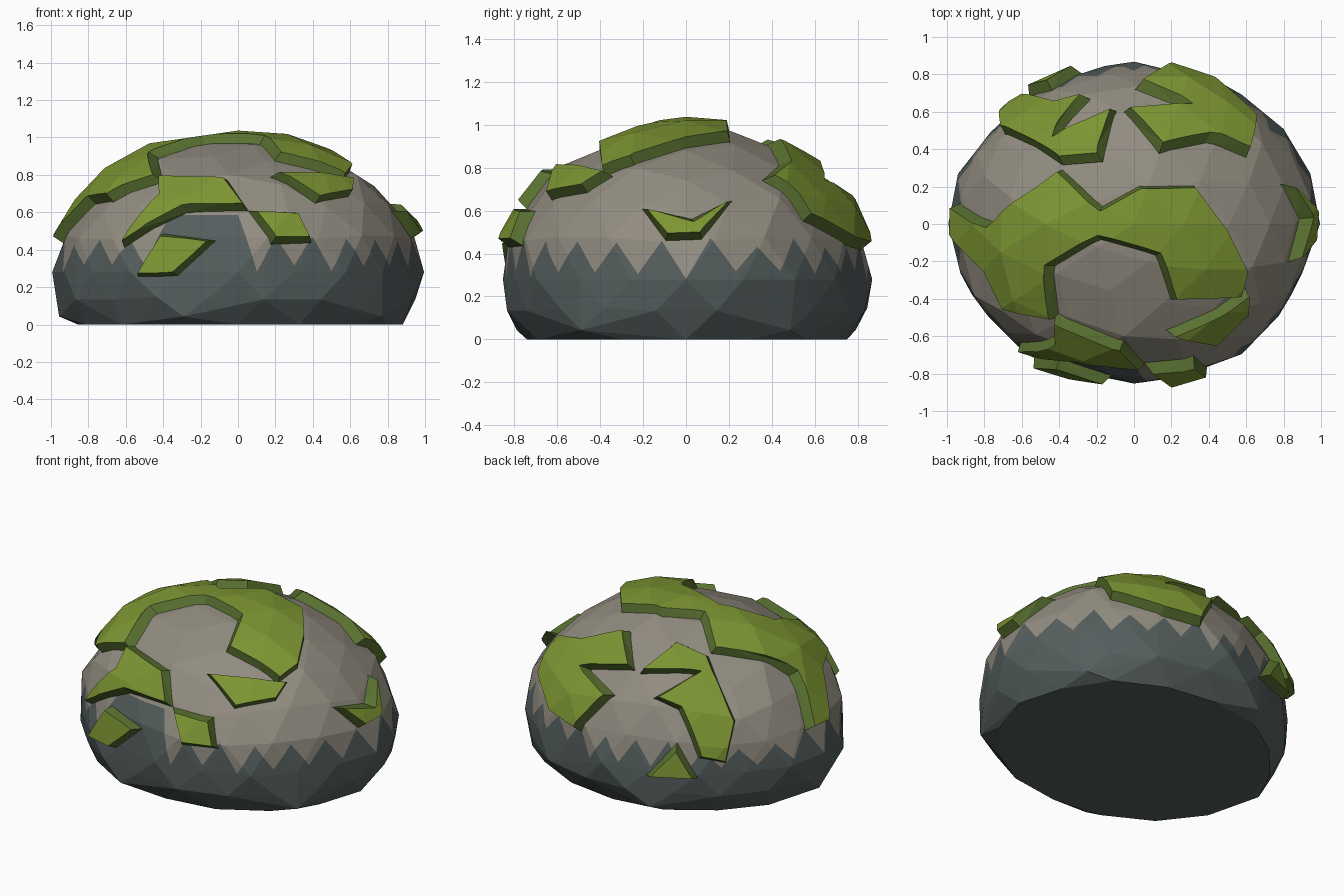
import bpy, bmesh, math, random
from mathutils import Vector

random.seed(4)
if "Cube" in bpy.data.objects:
    bpy.data.objects.remove(bpy.data.objects["Cube"], do_unlink=True)

CENTRE = Vector((0, 0, 0.28))
RX, RY, RZ = 0.98, 0.86, 0.71


def material(name, colour):
    m = bpy.data.materials.new(name)
    m.use_nodes = True
    m.diffuse_color = (*colour, 1)
    m.node_tree.nodes["Principled BSDF"].inputs["Base Color"].default_value = (*colour, 1)
    return m


STONE = material("warm grey stone", (0.287, 0.262, 0.216))
DAMP = material("dark damp stone", (0.09, 0.112, 0.112))
MOSS = material("moss green", (0.20, 0.30, 0.032))
MOSS_EDGE = material("moss edge green", (0.10, 0.165, 0.03))


def make_object(name, bm, mats=()):
    bmesh.ops.recalc_face_normals(bm, faces=bm.faces[:])
    mesh = bpy.data.meshes.new(name)
    bm.to_mesh(mesh)
    bm.free()
    for m in mats:
        mesh.materials.append(m)
    ob = bpy.data.objects.new(name, mesh)
    bpy.context.collection.objects.link(ob)
    return ob


def cut(ob, cutter, operation):
    """Apply a boolean and keep the plain result."""
    mod = ob.modifiers.new("cut", "BOOLEAN")
    mod.solver = "EXACT"
    mod.operation = operation
    mod.object = cutter
    graph = bpy.context.evaluated_depsgraph_get()
    result = bpy.data.meshes.new_from_object(ob.evaluated_get(graph))
    ob.modifiers.clear()
    ob.data = result


def drop(ob):
    bpy.data.objects.remove(ob, do_unlink=True)


# Faceted boulder: squashed icosphere with a flat foot, wrapped in a hull
def boulder_points():
    bm = bmesh.new()
    bmesh.ops.create_icosphere(bm, subdivisions=3, radius=1)
    points = []
    for v in bm.verts:
        d = v.co.copy()
        if d.z < -0.45:
            continue
        wobble = random.uniform(0.975, 1.015)
        if d.z < 0:
            flat = Vector((d.x, d.y)).normalized() * 0.985 * wobble
            points.append(Vector((flat.x * RX, flat.y * RY, 0.28 + d.z * 0.53)))
        else:
            points.append(CENTRE + Vector((d.x * RX, d.y * RY, d.z * RZ)) * wobble)
    bm.free()
    for i in range(16):
        a = math.tau * i / 16
        r = random.uniform(0.86, 0.91)
        points.append(Vector((r * RX * math.cos(a), r * RY * math.sin(a), 0)))
    return points


ROCK = boulder_points()


def boulder(name, grow, mats):
    bm = bmesh.new()
    for p in ROCK:
        bm.verts.new(CENTRE + (p - CENTRE) * grow)
    res = bmesh.ops.convex_hull(bm, input=bm.verts[:])
    loose = [v for v in bm.verts if not v.link_faces]
    bmesh.ops.delete(bm, geom=loose, context="VERTS")
    return make_object(name, bm, mats)


# Jagged skirt that separates the damp foot from the dry cap
def zigzag_cutter(teeth=26, reach=2.0):
    bm = bmesh.new()
    hub = bm.verts.new((0, 0, 0.35))
    foot = bm.verts.new((0, 0, -1))
    tops, lows = [], []
    for i in range(teeth * 2):
        a = math.tau * i / (teeth * 2) - math.pi
        x, y = math.cos(a), math.sin(a)
        z = random.uniform(0.43, 0.48) if i % 2 else random.uniform(0.27, 0.32)
        if -2.1 < a < -1.5:
            z = 0.62
        r = 1 / math.hypot(x / RX, y / RY)
        tops.append(bm.verts.new((x * reach, y * reach, 0.35 + (z - 0.35) * reach / r)))
        lows.append(bm.verts.new((x * reach, y * reach, -1)))
    for i in range(len(tops)):
        j = (i + 1) % len(tops)
        bm.faces.new((hub, tops[i], tops[j]))
        bm.faces.new((tops[i], lows[i], lows[j], tops[j]))
        bm.faces.new((foot, lows[j], lows[i]))
    return make_object("zigzag_cutter", bm)


skirt = zigzag_cutter()
base = boulder("rock_base", 1, [DAMP])
cut(base, skirt, "INTERSECT")
cap = boulder("rock_cap", 1, [STONE])
cut(cap, skirt, "DIFFERENCE")
drop(skirt)


def on_rock(view, u, v):
    """Place a flat outline point on the boulder, seen along one axis."""
    def depth(a, b):
        return math.sqrt(max(0, 1 - a * a - b * b))
    if view == "top":
        a, b = u / (RX * 1.05), v / (RY * 1.05)
        s = max(1, math.hypot(a, b))
        return CENTRE + Vector((a / s * RX, b / s * RY, RZ * depth(a / s, b / s)))
    h = (v - CENTRE.z) / (RZ * 1.05)
    if view == "right":
        b = u / (RY * 1.05)
        return CENTRE + Vector((RX * depth(b, h), b * RY, h * RZ))
    a = u / (RX * 1.05)
    side = -1 if view == "front" else 1
    return CENTRE + Vector((a * RX, side * RY * depth(a, h), h * RZ))


# Moss patch: thick shell of the boulder trimmed by a tapering cone
def moss(name, view, outline, taper=0.035):
    pts = [on_rock(view, u, v) - CENTRE for u, v in outline]
    n = len(pts)
    spin = sum((pts[i].cross(pts[(i + 1) % n]) for i in range(n)), Vector())
    if spin.dot(sum(pts, Vector())) < 0:
        pts.reverse()
    inner = []
    for i, p in enumerate(pts):
        up = p.normalized()
        s1 = up.cross(p - pts[i - 1]).normalized()
        s2 = up.cross(pts[(i + 1) % n] - p).normalized()
        mid = (s1 + s2).normalized()
        inner.append(p + mid * taper / max(0.6, mid.dot(s1)))
    bm = bmesh.new()
    hub = bm.verts.new(CENTRE)
    rings = [[bm.verts.new(CENTRE + p * k) for p in loop]
             for loop, k in ((pts, 0.98), (inner, 1.07), (inner, 2.4))]
    for i in range(n):
        j = (i + 1) % n
        bm.faces.new((hub, rings[0][j], rings[0][i]))
        for lo, hi in zip(rings, rings[1:]):
            bm.faces.new((lo[i], lo[j], hi[j], hi[i]))
    bm.faces.new(rings[2])
    bmesh.ops.triangulate(bm, faces=bm.faces[:])
    cone = make_object("moss_cutter", bm)
    patch = boulder(name, 1.07, [MOSS, MOSS_EDGE])
    cut(patch, cone, "INTERSECT")
    drop(cone)
    for f in patch.data.polygons:
        c = f.center - CENTRE
        out = Vector((c.x / RX ** 2, c.y / RY ** 2, c.z / RZ ** 2)).normalized()
        f.material_index = 0 if f.normal.dot(out) > 0.75 else 1


moss("moss_crown", "top", [
    (-0.99, 0.12), (-0.8, 0.01), (-0.41, 0.31), (-0.18, 0.1), (0.03, 0.22), (0.34, 0.22),
    (0.52, -0.02), (0.63, -0.25), (0.59, -0.41), (0.21, -0.43), (0.12, -0.18),
    (-0.19, -0.09), (-0.44, -0.24), (-0.42, -0.54), (-0.7, -0.47), (-0.82, -0.27), (-1.0, -0.07)])
moss("moss_front_shelf", "front", [
    (-0.45, 0.81), (-0.05, 0.8), (0.06, 0.63), (-0.3, 0.62), (-0.65, 0.42), (-0.45, 0.7)])
moss("moss_front_low", "front", [(-0.43, 0.5), (-0.13, 0.46), (-0.35, 0.26), (-0.57, 0.25)])
moss("moss_front_chip", "front", [(0.06, 0.63), (0.34, 0.62), (0.42, 0.44), (0.18, 0.43)])
moss("moss_front_wedge", "front", [(0.18, 0.82), (0.63, 0.79), (0.63, 0.71), (0.44, 0.67)], 0.025)
moss("moss_side_wedge", "right", [
    (-0.22, 0.63), (0.03, 0.58), (0.23, 0.67), (0.08, 0.47), (-0.1, 0.47)])
moss("moss_back_hook", "top", [
    (0.19, 0.87), (0.44, 0.79), (0.68, 0.58), (0.64, 0.38), (0.41, 0.46), (0.14, 0.39),
    (-0.07, 0.63), (0.27, 0.66), (0.0, 0.76)])
moss("moss_back_zigzag", "top", [
    (-0.09, 0.64), (-0.18, 0.36), (-0.41, 0.34), (-0.73, 0.5), (-0.74, 0.62), (-0.6, 0.72),
    (-0.42, 0.68), (-0.24, 0.71), (-0.4, 0.5)])
moss("moss_back_low", "back", [(-0.6, 0.26), (-0.3, 0.25), (-0.47, 0.48)])
